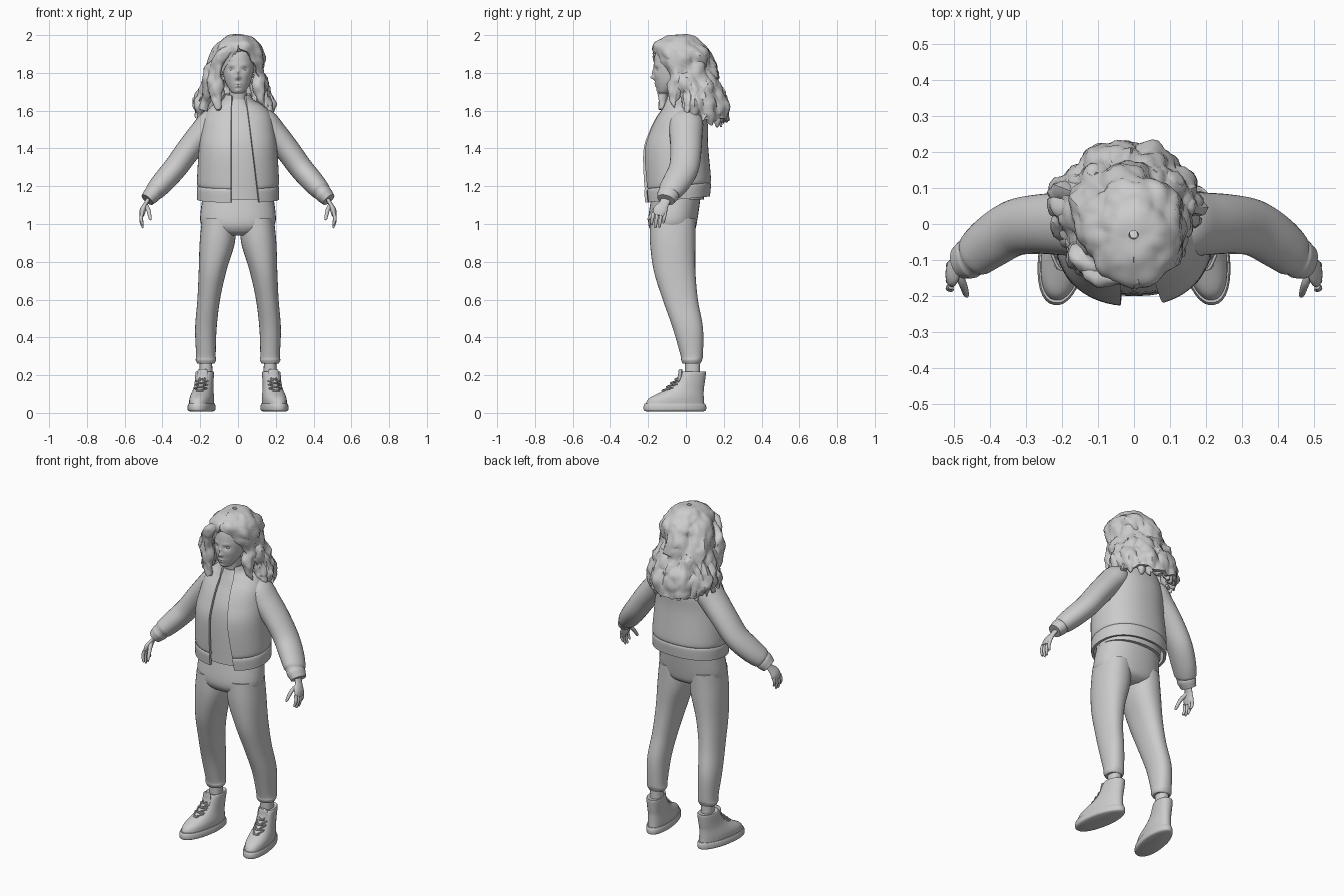
import bpy, bmesh, random
from math import sin, cos, asin, pi, tau, radians, sqrt, exp, copysign
from mathutils import Vector, Matrix, noise

random.seed(4)
default_cube = bpy.data.objects.get("Cube")
if default_cube:
    bpy.data.objects.remove(default_cube, do_unlink=True)

grey = (.6, .6, .6, 1)
clay = bpy.data.materials.new("plain_grey")
clay.use_nodes = True
clay.diffuse_color = grey
clay.node_tree.nodes["Principled BSDF"].inputs["Base Color"].default_value = grey


def spline(rows, steps):
    """Smoothly fill in rows of numbers between the given ones."""
    filled = []
    last = len(rows) - 1
    for i in range(last):
        start, end = Vector(rows[i]), Vector(rows[i + 1])
        before, after = Vector(rows[max(i - 1, 0)]), Vector(rows[min(i + 2, last)])
        leave, arrive = (end - before) / 2, (after - start) / 2
        for k in range(steps):
            t = k / steps
            ease = t * t * (3 - 2 * t)
            filled.append(start.lerp(end, ease) + leave * t * (1 - t) ** 2 - arrive * t * t * (1 - t))
    return filled + [Vector(rows[-1])]


def skin(name, rings, closed=True, mirror=False, thickness=0, sharp=50):
    """Join rings of points into one smooth surface."""
    bm = bmesh.new()
    loops = [[bm.verts.new(point) for point in ring] for ring in rings]
    count = len(loops[0])
    for low, high in zip(loops, loops[1:]):
        for i in range(count if closed else count - 1):
            j = (i + 1) % count
            bm.faces.new((low[i], low[j], high[j], high[i]))
    if closed:
        bm.faces.new(loops[0])
        bm.faces.new(loops[-1])
    bmesh.ops.recalc_face_normals(bm, faces=bm.faces)
    mesh = bpy.data.meshes.new(name)
    bm.to_mesh(mesh)
    bm.free()
    mesh.materials.append(clay)
    part = bpy.data.objects.new(name, mesh)
    bpy.context.collection.objects.link(part)
    bpy.ops.object.select_all(action='DESELECT')
    part.select_set(True)
    bpy.context.view_layer.objects.active = part
    if thickness:
        shell = part.modifiers.new("thickness", 'SOLIDIFY')
        shell.thickness, shell.offset = thickness, 0
        bpy.ops.object.modifier_apply(modifier=shell.name)
    bpy.ops.object.shade_smooth_by_angle(angle=radians(sharp))
    if mirror:
        part.modifiers.new("both_sides", 'MIRROR').use_mirror_merge = False


def level(z, wide, deep, y=0, x=0):
    """One level cross-section: height, half width, half depth and centre."""
    return z, wide, deep, y, x


def stack(levels, count=36, steps=6, power=.9, tilt=0, gap=None, change=None):
    """Rings through level sections; gap gives the open angles either side of the front."""
    rings = []
    for z, wide, deep, y, x in spline(levels, steps):
        right, left = gap(z, wide) if gap else (0, 0)
        ring = []
        for i in range(count):
            angle = left + (tau - left - right) * i / (count - 1 if gap else count)
            side, back = sin(angle), -cos(angle)
            along = deep * copysign(abs(back) ** power, back)
            point = Vector((x + wide * copysign(abs(side) ** power, side), y + along, z + tilt * along))
            ring.append(change(point, Vector((side, back, 0))) if change else point)
        rings.append(ring)
    return rings


def tube(name, path, flat=1, count=14, steps=5, mirror=False, change=None, place=Matrix()):
    """Tube along points of x, y, z and radius; flat scales its depth."""
    rows = spline(path, steps)
    centres = [row.xyz for row in rows]
    rings = []
    for i, row in enumerate(rows):
        ahead = (centres[min(i + 1, len(rows) - 1)] - centres[max(i - 1, 0)]).normalized()
        depth = (Vector((0, 1, 0)) - ahead * ahead.y).normalized()
        across = depth.cross(ahead)
        ring = []
        for k in range(count):
            angle = tau * k / count
            out = across * cos(angle) + depth * sin(angle) * flat
            point = centres[i] + out * row.w
            ring.append(place @ (change(point, out) if change else point))
        rings.append(ring)
    skin(name, rings, mirror=mirror)


# Head, with features pushed out or in around a centre
features = []


def feature(x, z, wide, tall, push):
    features.extend((side * x, z, wide, tall, push) for side in ((-1, 1) if x else (1,)))


feature(0, z=1.775, wide=.012, tall=.01, push=.02)    # nose tip
feature(0, z=1.8, wide=.008, tall=.02, push=.01)      # nose bridge
feature(0, z=1.743, wide=.018, tall=.005, push=.006)  # upper lip
feature(0, z=1.729, wide=.015, tall=.005, push=.006)  # lower lip
feature(0, z=1.705, wide=.016, tall=.01, push=.005)   # chin
feature(.035, z=1.82, wide=.017, tall=.01, push=-.01)    # eye sockets
feature(.037, z=1.842, wide=.02, tall=.007, push=.003)   # brows
feature(.045, z=1.785, wide=.02, tall=.02, push=.004)    # cheeks


def sculpt(point, out):
    if out.y < 0:
        point.y += out.y * sum(
            push * exp(-((point.x - x) / wide) ** 2 - ((point.z - z) / tall) ** 2)
            for x, z, wide, tall, push in features)
    return point


skin("head", stack([level(1.69, .02, .02, y=-.12), level(1.705, .04, .04, y=-.11),
                    level(1.76, .07, .085, y=-.08), level(1.85, .086, .11, y=-.06),
                    level(1.93, .07, .09, y=-.06), level(1.97, .02, .02, y=-.06)],
                   count=110, steps=14, power=1, change=sculpt))
eye = .013
turns = [pi * i / 8 - pi / 2 for i in range(9)]
tube("eyes", [(.034, -.143, 1.82 + eye * sin(a), eye * max(cos(a), .1)) for a in turns], mirror=True)
tube("ears", [(.085, -.045, 1.85, .006), (.09, -.04, 1.83, .01), (.086, -.05, 1.79, .006)],
     flat=1.7, mirror=True)
skin("neck", stack([level(1.58, .06, .06, y=-.03), level(1.66, .046, .05, y=-.045),
                    level(1.76, .048, .05, y=-.06)]))


# Hair: a wavy shell parted at the front, then loose locks
def wave(point, out):
    fade = min(1, max(0, 2.03 - point.z) * 7)
    spot = Vector((point.x, point.y, point.z * .7)) * 16
    lift = .026 * noise.noise(spot) + .012 * noise.noise(spot * 2.3)
    return point + (out * lift + Vector((0, 0, .018 * noise.noise(spot * 1.5)))) * fade


def face_gap(z, wide):
    drop = min(max((1.93 - z) / .38, 0), 1)
    return radians(80) * drop, radians(85) * sqrt(drop)


skin("hair_shell", stack([level(1.995, .01, .01, y=-.03), level(1.985, .06, .07, y=-.03),
                          level(1.95, .1, .12, y=-.04), level(1.9, .13, .14, y=-.02),
                          level(1.8, .15, .14, y=.01, x=-.02), level(1.7, .175, .15, y=.04, x=-.02),
                          level(1.62, .19, .16, y=.06, x=-.02), level(1.55, .16, .12, y=.1, x=-.02)],
                         count=72, power=1, gap=face_gap, change=wave),
     closed=False, thickness=.02, sharp=35)
front_locks = [
    [(.02, -.15, 1.95, .02), (-.06, -.15, 1.91, .025), (-.11, -.13, 1.82, .03),
     (-.12, -.12, 1.7, .035), (-.1, -.13, 1.61, .01)],
    [(-.05, -.12, 1.93, .02), (-.12, -.1, 1.85, .03), (-.15, -.07, 1.75, .04), (-.18, -.05, 1.6, .01)],
    [(.02, -.15, 1.95, .015), (.075, -.12, 1.92, .02), (.11, -.06, 1.82, .025),
     (.12, -.06, 1.7, .03), (.14, -.06, 1.62, .01)]]
for path in front_locks:
    tube("front_hair_lock", path, count=20, steps=8, change=wave)
lock_count = 13
for i in range(lock_count):
    angle = radians(210 * i / (lock_count - 1) - 15)
    x, y = cos(angle), sin(angle)
    tip = 1.58 - .04 * max(y, 0) + random.uniform(-.015, .015)
    tube("back_hair_lock",
         [(spread * x - .02, spread * y * .8 + .04, z, radius) for spread, z, radius in
          ((.12, 1.78, .03), (.155, 1.7, .035), (.18, tip + .05, .034), (.195, tip - .02, .006))],
         steps=8, change=wave)


# Shirt and open jacket
def lapel_gap(z, wide):
    return asin(.03 / wide), asin((.04 + (1.65 - z) * .12) / wide)


skin("shirt", stack([level(1.13, .19, .145, y=-.05), level(1.42, .18, .14, y=-.05),
                     level(1.58, .14, .1, y=-.03), level(1.63, .08, .075, y=-.035),
                     level(1.66, .05, .06, y=-.04)]))
skin("jacket_body", stack([level(1.13, .21, .165, y=-.045), level(1.19, .21, .17, y=-.045),
                           level(1.205, .2, .163, y=-.045), level(1.225, .21, .17, y=-.045),
                           level(1.4, .2, .165, y=-.055), level(1.5, .187, .15, y=-.04),
                           level(1.57, .17, .125, y=-.03), level(1.62, .135, .1, y=-.02),
                           level(1.65, .08, .08, y=-.03), level(1.685, .06, .065, y=-.035)],
                          count=64, tilt=.1, gap=lapel_gap), closed=False, thickness=.014)
tube("jacket_sleeves", [(.1, 0, 1.56, .06), (.14, 0, 1.535, .073), (.19, 0, 1.48, .07),
                        (.26, 0, 1.395, .066), (.33, -.01, 1.3, .063), (.39, -.045, 1.23, .06),
                        (.435, -.08, 1.18, .053), (.447, -.09, 1.166, .045),
                        (.457, -.095, 1.154, .046), (.48, -.106, 1.128, .038)],
     flat=1.25, count=28, mirror=True)

# Hands
tube("palms", [(.465, -.1, 1.145, .012), (.487, -.115, 1.11, .011), (.503, -.135, 1.075, .016),
               (.51, -.143, 1.045, .013)], flat=2.4, mirror=True)
for i, length in enumerate((.065, .08, .078, .055)):
    y = -.172 + .021 * i
    tube("finger", [(.507, y, 1.06, .009), (.513, y - .006, 1.06 - length / 2, .009),
                    (.505, y - .01, 1.06 - length * .95, .006), (.504, y - .01, 1.06 - length, .002)],
         mirror=True)
tube("thumb", [(.49, -.13, 1.1, .012), (.475, -.165, 1.075, .011), (.465, -.195, 1.03, .008),
               (.464, -.2, 1.02, .002)], mirror=True)

# Trousers
skin("trouser_hips", stack([level(.94, .09, .08, y=-.07), level(.965, .165, .115, y=-.07),
                            level(1.02, .2, .13, y=-.07), level(1.16, .185, .13, y=-.05)]))
skin("trouser_legs", stack([level(1.03, .09, .12, x=.1, y=-.07), level(.9, .093, .12, x=.11, y=-.07),
                            level(.75, .073, .11, x=.135, y=-.06), level(.6, .06, .093, x=.155, y=-.03),
                            level(.45, .057, .08, x=.17, y=.01), level(.31, .052, .06, x=.17, y=.03),
                            level(.28, .054, .055, x=.17, y=.03), level(.262, .046, .047, x=.17, y=.03)]),
     mirror=True)

# Ankles, and shoes with the toes turned outward
skin("ankles", stack([level(.15, .035, .04, x=.17, y=.035), level(.3, .033, .04, x=.17, y=.035)]),
     mirror=True)
turned = Matrix.Translation((.175, .04, 0)) @ Matrix.Rotation(radians(10), 4, 'Z')


def slim_heel(point, out):
    point.x *= 1 - max(point.y + .06, 0)
    return turned @ point


skin("shoe_soles", stack([level(.008, .056, .155, y=-.1), level(.015, .067, .167, y=-.1),
                          level(.035, .068, .168, y=-.1), level(.05, .064, .162, y=-.1)],
                         change=slim_heel), mirror=True)
skin("shoe_uppers", stack([level(.045, .06, .157, y=-.1), level(.08, .06, .145, y=-.09),
                           level(.125, .052, .1, y=-.045), level(.16, .05, .08, y=-.02),
                           level(.215, .05, .066), level(.216, .04, .055)],
                          change=slim_heel), mirror=True)
tube("shoe_tongues", [(0, -.1, .14, .028), (0, -.075, .185, .03), (0, -.07, .225, .026),
                      (0, -.07, .232, .015)], flat=.35, mirror=True, place=turned)
for i in range(5):
    y, z = .023 * i - .168, .02 * i + .112
    for side in (-.032, .032):
        tube("shoe_lace", [(-side, y + .03, z, .004), (0, y, z + .006, .004),
                           (side, y + .04, z + .018, .004)], mirror=True, place=turned)
